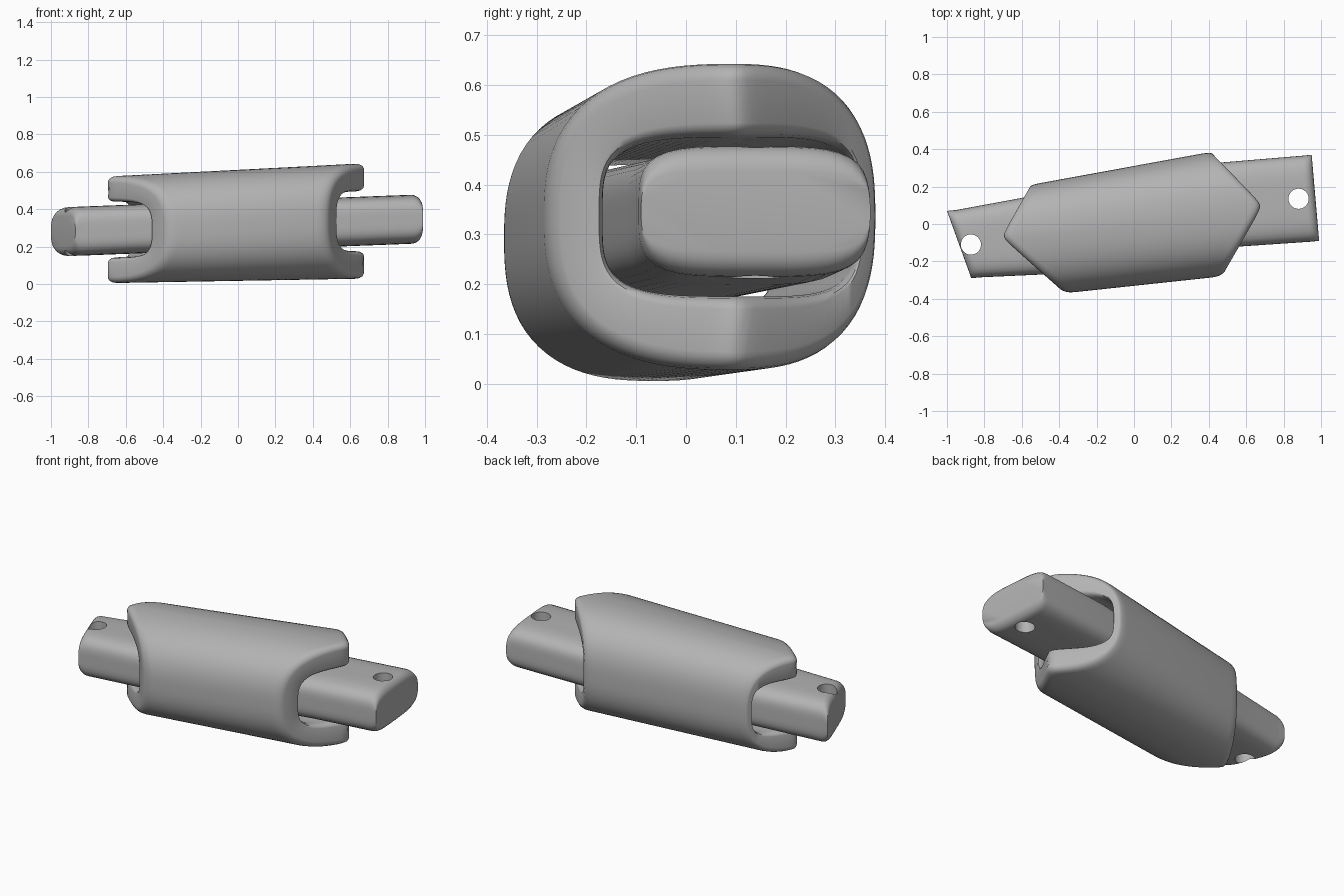
import bpy, bmesh, math
from mathutils import Vector

old = bpy.data.objects.get("Cube")
if old:
    bpy.data.objects.remove(old, do_unlink=True)

grey = bpy.data.materials.new("plain grey")
grey.use_nodes = True
grey.diffuse_color = (0.45, 0.45, 0.45, 1)
grey.node_tree.nodes["Principled BSDF"].inputs["Base Color"].default_value = (0.45, 0.45, 0.45, 1)


def squircle(count, n):
    """Unit rounded square, sampled by angle."""
    pts = []
    for i in range(count):
        a = 2 * math.pi * i / count
        c, s = math.cos(a), math.sin(a)
        r = (abs(c) ** n + abs(s) ** n) ** (-1 / n)
        pts.append((c * r, s * r))
    return pts


def loft(name, rings, closed=False):
    """Skin a list of rings; join last to first, or cap both ends."""
    bm = bmesh.new()
    loops = [[bm.verts.new(p) for p in ring] for ring in rings]
    pairs = list(zip(loops, loops[1:]))
    if closed:
        pairs.append((loops[-1], loops[0]))
    else:
        bm.faces.new(loops[0])
        bm.faces.new(loops[-1])
    for a, b in pairs:
        for i in range(len(a)):
            j = (i + 1) % len(a)
            bm.faces.new((a[i], a[j], b[j], b[i]))
    bmesh.ops.recalc_face_normals(bm, faces=bm.faces)
    mesh = bpy.data.meshes.new(name)
    bm.to_mesh(mesh)
    bm.free()
    mesh.materials.append(grey)
    ob = bpy.data.objects.new(name, mesh)
    bpy.context.collection.objects.link(ob)
    return ob


def smooth(ob, angle):
    bpy.ops.object.select_all(action='DESELECT')
    ob.select_set(True)
    bpy.context.view_layer.objects.active = ob
    bpy.ops.object.shade_smooth_by_angle(angle=math.radians(angle))


# Sleeve: each end has a front corner, back corner, apex, mid height and half height
LEFT = ((0.47, -0.28), (0.41, 0.385), (0.69, 0.10), 0.337, 0.308)
RIGHT = ((-0.37, -0.37), (-0.55, 0.21), (-0.71, -0.07), 0.29, 0.285)


def end_point(end, v, w):
    front, back, apex, zc, h = end
    front, back, apex = Vector(front), Vector(back), Vector(apex)
    mid = (front + back) / 2
    p = mid + (back - front) / 2 * v + (apex - mid) * (1 - math.sqrt(v * v + 0.004))
    return Vector((p.x, p.y, zc + h * w))


outer = squircle(96, 2.6)
inner = [(0.09 + 0.78 * v, 0.52 * w) for v, w in squircle(96, 4)]


def sleeve_ring(end, other, f, pull):
    ring = []
    for (v0, w0), (v1, w1) in zip(outer, inner):
        v, w = v0 + (v1 - v0) * f, w0 + (w1 - w0) * f
        p, q = end_point(end, v, w), end_point(other, v, w)
        ring.append(p + (q - p).normalized() * pull)
    return ring


# Rounded lip from the outside of the wall to the bore
lip = [(0, 0.05), (0.02, 0.027), (0.08, 0.01), (0.17, 0.001), (0.24, 0),
       (0.82, 0), (0.9, 0.005), (0.97, 0.02), (1, 0.045)]
rings = [sleeve_ring(LEFT, RIGHT, f, d) for f, d in lip]
rings += [sleeve_ring(RIGHT, LEFT, f, d) for f, d in reversed(lip)]
sleeve = loft("sleeve", rings, closed=True)
smooth(sleeve, 40)

# Bar: front and back edge points of each section, from the right end to the left
sections = [((-0.87, -0.29), (-1.0, 0.07)), ((-0.49, -0.27), (-0.57, 0.145)),
            ((0.57, -0.12), (0.48, 0.33)), ((0.99, -0.09), (0.95, 0.37))]
profile = squircle(64, 4)


def bar_ring(section, shift=0.0, squash=1.0):
    front, back = Vector(section[0]), Vector(section[1])
    ring = []
    for v, w in profile:
        p = (front + back) / 2 + (back - front) / 2 * v
        ring.append((p.x + shift, p.y + shift * 0.1, 0.313 + 0.034 * p.x + 0.131 * w * squash))
    return ring


def rounded_end(section, side):
    """Rings that roll the top and bottom over towards the end face."""
    rings = []
    for i in range(6):
        a = math.pi / 2 * i / 5
        rings.append(bar_ring(section, -side * 0.05 * (1 - math.sin(a)),
                              1 - 0.38 * (1 - math.cos(a))))
    return rings


rings = rounded_end(sections[0], -1)[::-1]
rings += [bar_ring(s) for s in sections[1:3]]
rings += rounded_end(sections[3], 1)
bar = loft("bar", rings)

# Pin holes through both bar ends
for x, y in ((0.88, 0.135), (-0.872, -0.11)):
    bpy.ops.mesh.primitive_cylinder_add(vertices=32, radius=0.054, depth=1, location=(x, y, 0.3))
    cutter = bpy.context.object
    cutter.name = "hole_cutter"
    cutter.hide_render = True
    cutter.data.materials.append(grey)
    mod = bar.modifiers.new("pin_hole", 'BOOLEAN')
    mod.operation = 'DIFFERENCE'
    mod.solver = 'EXACT'
    mod.object = cutter
    bpy.context.view_layer.objects.active = bar
    bpy.ops.object.modifier_apply(modifier=mod.name)
    bpy.data.objects.remove(cutter, do_unlink=True)
smooth(bar, 35)
